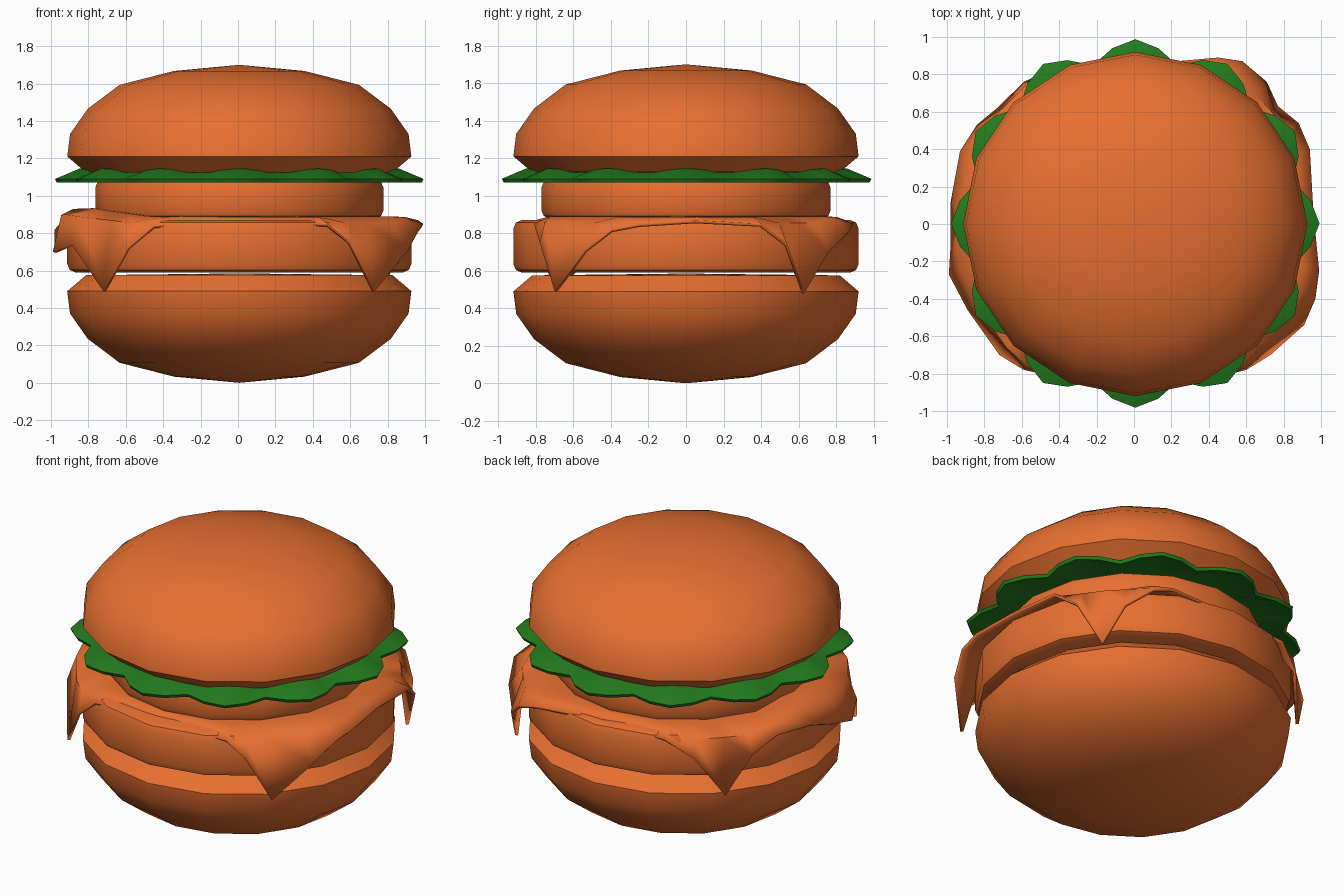
import bpy, bmesh, math
from math import cos, sin, pi

if "Cube" in bpy.data.objects:
    bpy.data.objects.remove(bpy.data.objects["Cube"])


def material(name, rgb):
    m = bpy.data.materials.new(name)
    m.diffuse_color = (*rgb, 1)
    m.use_nodes = True
    m.node_tree.nodes["Principled BSDF"].inputs["Base Color"].default_value = m.diffuse_color
    return m


ORANGE = material("orange", (0.80, 0.16, 0.03))
GREEN = material("green", (0.017, 0.20, 0.013))


def finish(name, bm, mat, angle=40):
    bmesh.ops.recalc_face_normals(bm, faces=bm.faces)
    me = bpy.data.meshes.new(name)
    bm.to_mesh(me)
    bm.free()
    ob = bpy.data.objects.new(name, me)
    bpy.context.collection.objects.link(ob)
    me.materials.append(mat)
    bpy.ops.object.select_all(action='DESELECT')
    ob.select_set(True)
    bpy.context.view_layer.objects.active = ob
    bpy.ops.object.shade_smooth_by_angle(angle=math.radians(angle))
    return ob


def skin(bm, rings, start=None, end=None):
    """Join rings of points with quads; optional pole points close the ends."""
    vs = [[bm.verts.new(p) for p in r] for r in rings]
    n = len(vs[0])
    for a, b in zip(vs, vs[1:]):
        for i in range(n):
            j = (i + 1) % n
            bm.faces.new((a[i], a[j], b[j], b[i]))
    for pole, ring in ((start, vs[0]), (end, vs[-1])):
        if pole:
            c = bm.verts.new(pole)
            for i in range(n):
                bm.faces.new((c, ring[i], ring[(i + 1) % n]))


def lathe(name, profile, mat, sides=16, cx=0.007):
    """Spin a profile whose first and last points lie on the axis."""
    bm = bmesh.new()
    rings = [[(cx + r * cos(2 * pi * i / sides), r * sin(2 * pi * i / sides), z)
              for i in range(sides)] for r, z in profile[1:-1]]
    skin(bm, rings, (cx, 0, profile[0][1]), (cx, 0, profile[-1][1]))
    return finish(name, bm, mat)


# Buns: one profile, mirrored for the top
bun = [(0, 0), (0.35, 0.033), (0.64, 0.107), (0.81, 0.235),
       (0.905, 0.37), (0.92, 0.49), (0.82, 0.575), (0, 0.585)]
lathe("bottom_bun", bun, ORANGE)
lathe("top_bun", [(r, 1.70 - z) for r, z in bun], ORANGE)


# Patty and upper slice: discs with rounded rims
def disc(name, r, z0, z1, b):
    k = b * 0.3
    lathe(name, [(0, z0), (r - b, z0), (r - k, z0 + k), (r, z0 + b),
                 (r, z1 - b), (r - k, z1 - k), (r - b, z1), (0, z1)], ORANGE)


disc("patty", 0.92, 0.59, 0.87, 0.045)
disc("upper_slice", 0.77, 0.88, 1.085, 0.04)

# Lettuce: scalloped leaf with twelve lobes, sloping down to its rim
LOBES = [0.985, 0.945, 0.875, 0.945]


def leaf_ring(inset, z, wave=0):
    out = []
    for i in range(48):
        a = 2 * pi * i / 48
        r = LOBES[i % 4] - inset
        out.append((0.007 + r * cos(a), 0.003 + r * sin(a), z + wave * cos(12 * a)))
    return out


bm = bmesh.new()
skin(bm, [leaf_ring(0.3, 1.12), leaf_ring(0.13, 1.11, 0.008), leaf_ring(0.01, 1.07),
          leaf_ring(0, 1.09), leaf_ring(0.13, 1.137, 0.008), leaf_ring(0.3, 1.142)],
     (0, 0, 1.12), (0, 0, 1.142))
finish("lettuce", bm, GREEN, 50)

# Cheese: square sheet with drooping corners, given by its free edge
edge = [(0.73, -0.70, 0.49), (0.91, -0.54, 0.71), (0.97, -0.40, 0.82), (0.99, -0.25, 0.85),
        (0.96, 0.05, 0.87), (0.94, 0.40, 0.85), (0.88, 0.54, 0.74), (0.77, 0.63, 0.48),
        (0.71, 0.76, 0.70), (0.58, 0.87, 0.81), (0.45, 0.89, 0.85), (0, 0.85, 0.87),
        (-0.43, 0.83, 0.85), (-0.59, 0.76, 0.74), (-0.72, 0.63, 0.49), (-0.84, 0.53, 0.74),
        (-0.93, 0.39, 0.85), (-0.98, 0.12, 0.82), (-0.98, -0.10, 0.74), (-0.99, -0.27, 0.70),
        (-0.89, -0.46, 0.74), (-0.72, -0.70, 0.49), (-0.59, -0.78, 0.72),
        (-0.45, -0.81, 0.84), (0, -0.82, 0.865), (0.48, -0.81, 0.85), (0.60, -0.78, 0.75)]
fold, flat = [], []
for x, y, z in edge:
    r = math.hypot(x, y)
    lift = 0.045 * max(0, -x - 0.6) / 0.4 if y < 0.3 else 0
    f = min(r - 0.02, 0.95) / r if z < 0.8 else 0.9
    fold.append((x * f, y * f, (0.855 if z < 0.8 else 0.887) + lift))
    f = min(0.80, r * 0.85) / r
    flat.append((x * f, y * f, 0.89 + lift))
bm = bmesh.new()
skin(bm, [[(x * 0.4, y * 0.4, 0.89) for x, y, z in edge], flat, fold, edge], (0, 0, 0.89))
cheese = finish("cheese", bm, ORANGE, 60)
mod = cheese.modifiers.new("thickness", 'SOLIDIFY')
mod.thickness = 0.018
mod.offset = -1 if cheese.data.polygons[-1].normal.z > 0 else 1
